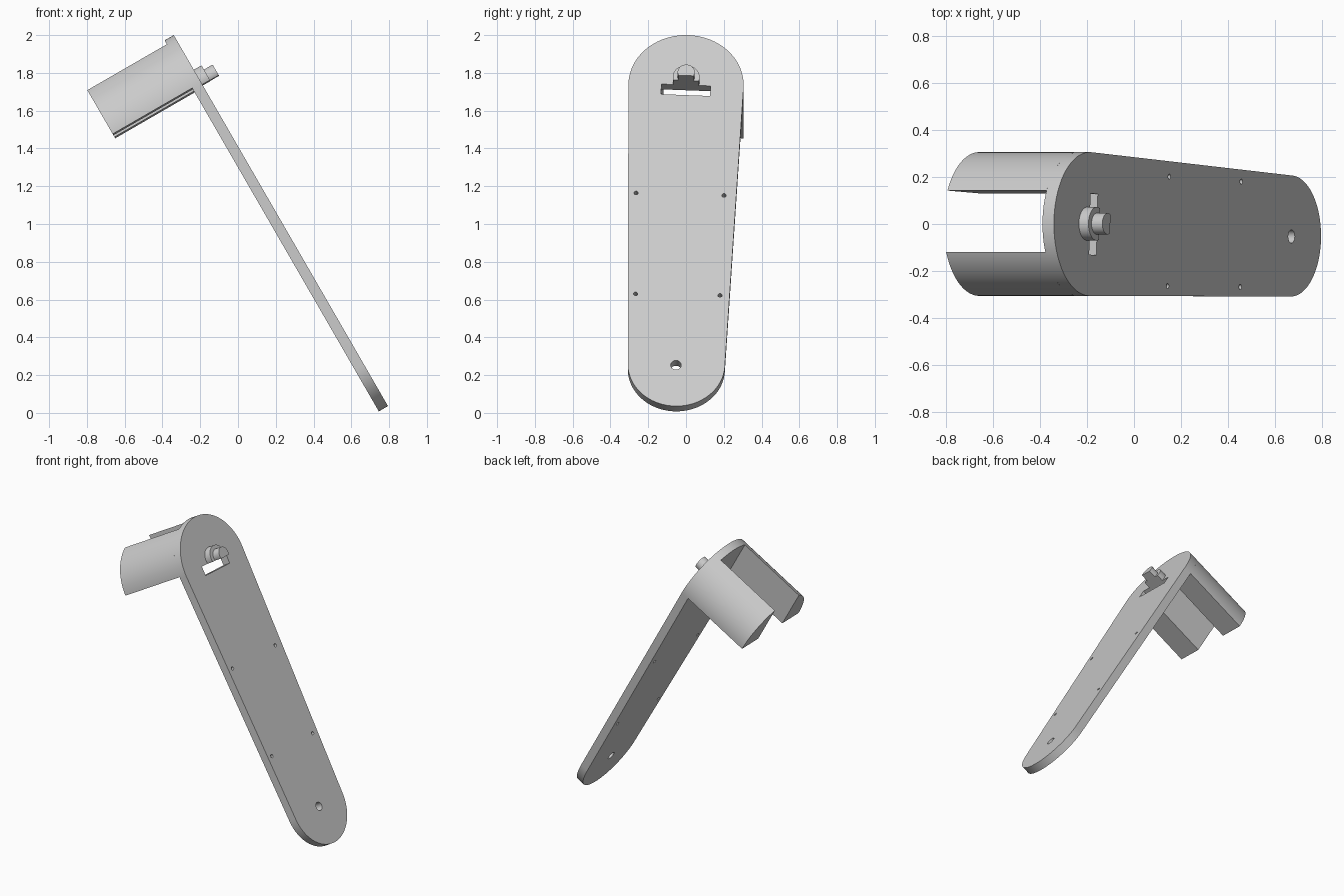
import bpy
from math import acos, asin, cos, sin, pi, radians
from mathutils import Matrix, Vector
from mathutils.geometry import convex_hull_2d

cube = bpy.data.objects.get("Cube")
if cube:
    bpy.data.objects.remove(cube, do_unlink=True)

grey = bpy.data.materials.new("light_grey")
grey.use_nodes = True
colour = (0.6, 0.6, 0.6, 1)
grey.diffuse_color = colour
grey.node_tree.nodes["Principled BSDF"].inputs["Base Color"].default_value = colour

# Arm frame: local x runs down the arm, local z points out of its outer face
FRAME = Matrix.Translation((-0.1875, 0, 1.736)) @ Matrix.Rotation(radians(60), 4, 'Y')
TILT = Matrix.Rotation(radians(-2.5), 2)  # small twist of the motor parts
RADIUS, THICK, GAP = 0.305, 0.056, 0.13


def arc(cx, cy, r, start=0, end=2 * pi, n=48):
    closed = end - start > 6.28
    steps = n if closed else n - 1
    return [Vector((cx + r * cos(start + (end - start) * i / steps),
                    cy + r * sin(start + (end - start) * i / steps))) for i in range(n)]


def twist(points):
    return [TILT @ Vector(p) for p in points]


def extruded(name, outlines, low, high):
    """Fill closed outlines (inner ones become holes) and extrude low..high."""
    curve = bpy.data.curves.new(name, 'CURVE')
    curve.dimensions = '2D'
    curve.fill_mode = 'BOTH'
    curve.extrude = (high - low) / 2
    for pts in outlines:
        spline = curve.splines.new('POLY')
        spline.points.add(len(pts) - 1)
        for sp, p in zip(spline.points, pts):
            sp.co = (p[0], p[1], 0, 1)
        spline.use_cyclic_u = True
    obj = bpy.data.objects.new(name, curve)
    bpy.context.collection.objects.link(obj)
    obj.matrix_world = FRAME @ Matrix.Translation((0, 0, (low + high) / 2))
    bpy.ops.object.select_all(action='DESELECT')
    obj.select_set(True)
    bpy.context.view_layer.objects.active = obj
    bpy.ops.object.convert(target='MESH')
    obj = bpy.context.object
    obj.name = name
    obj.data.materials.clear()
    obj.data.materials.append(grey)
    bpy.ops.object.shade_smooth_by_angle(angle=radians(30))
    return obj


# Tapered arm plate with slot, pivot hole and four small screw holes
ends = arc(0, 0, RADIUS, n=96) + arc(1.706, -0.051, 0.257, n=96)
outline = [ends[i] for i in convex_hull_2d(ends)]
slot = twist([(0, -GAP), (0.062, -GAP), (0.062, GAP), (0, GAP)])
holes = [arc(1.712, -0.053, 0.028, n=24)]
for x, y in ((0.66, -0.264), (0.675, 0.201), (1.277, -0.267), (1.286, 0.18)):
    holes.append(arc(x, y, 0.011, n=16))
extruded("arm_plate", [outline, slot] + holes, -THICK, 0)

# Two curved cheeks behind the plate
cheek = arc(0, 0, RADIUS, pi / 2, pi - asin(GAP / RADIUS), 32) + [Vector((0, GAP))]
for name, side in (("left_cheek", 1), ("right_cheek", -1)):
    extruded(name, [twist([(p.x, p.y * side) for p in cheek])], -0.542, -THICK)

# Shaft collar and shaft, both flattened on the lower side
for name, r, low, high in (("shaft_collar", 0.071, 0, 0.047), ("shaft", 0.045, 0.047, 0.1)):
    start = acos(0.022 / r)
    extruded(name, [twist(arc(-0.022, 0, r, start, 2 * pi - start))], low, high)
